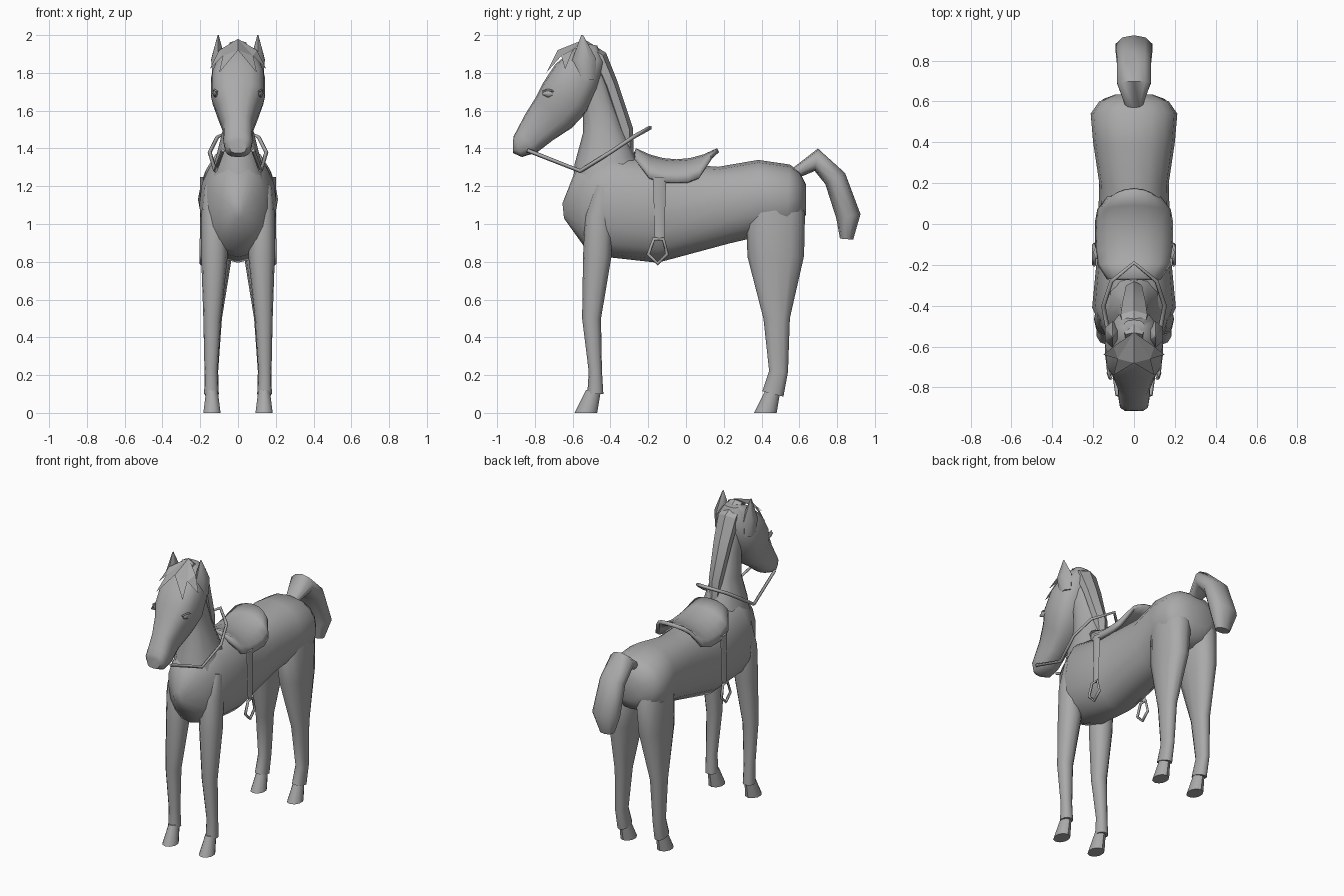
import bpy, bmesh, math
from mathutils import Matrix, Vector

cube = bpy.data.objects.get("Cube")
if cube:
    bpy.data.objects.remove(cube, do_unlink=True)

GREY = (0.4, 0.4, 0.4, 1)
material = bpy.data.materials.new("plain_grey")
material.use_nodes = True
material.diffuse_color = GREY
shader = material.node_tree.nodes["Principled BSDF"]
shader.inputs["Base Color"].default_value = GREY


def link(name, data):
    data.materials.append(material)
    obj = bpy.data.objects.new(name, data)
    bpy.context.collection.objects.link(obj)
    return obj


def finish(name, bm, angle=40):
    """Turn a bmesh into an object with smooth shading and sharp edges."""
    bmesh.ops.recalc_face_normals(bm, faces=bm.faces)
    mesh = bpy.data.meshes.new(name)
    bm.to_mesh(mesh)
    bm.free()
    for polygon in mesh.polygons:
        polygon.use_smooth = True
    mesh.set_sharp_from_angle(angle=math.radians(angle))
    return link(name, mesh)


def rounded(value, exponent):
    return math.copysign(abs(value) ** exponent, value)


def limb(name, path, ratio=None, centre=None, side=1, sides=12, boxy=0.9, angle=50):
    """Rings square to a path of (y, z, depth) or (y, z, depth, half width)."""
    bm = bmesh.new()
    spine = [Vector((0, y, z)) for y, z, *rest in path]
    last = len(path) - 1
    rings = []
    for index, (y, z, depth, *width) in enumerate(path):
        along = spine[min(index + 1, last)] - spine[max(index - 1, 0)]
        across = along.normalized().cross(Vector((1, 0, 0))) * depth / 2
        half = width[0] if width else ratio * depth
        middle = centre(half) if centre else 0
        ring = []
        for step in range(sides):
            turn = math.tau * step / sides
            point = spine[index] + across * rounded(math.cos(turn), boxy)
            point.x = side * (middle + half * rounded(math.sin(turn), boxy))
            ring.append(bm.verts.new(point))
        rings.append(ring)
    for low, high in zip(rings, rings[1:]):
        for i in range(sides):
            j = (i + 1) % sides
            bm.faces.new((low[i], low[j], high[j], high[i]))
    bm.faces.new(rings[0])
    bm.faces.new(rings[-1])
    return finish(name, bm, angle)


def cord(name, points, radius, closed=False):
    """Thin four-sided strap along a path."""
    curve = bpy.data.curves.new(name, "CURVE")
    curve.dimensions = "3D"
    curve.bevel_depth = radius
    curve.bevel_resolution = 0
    curve.use_fill_caps = True
    spline = curve.splines.new("POLY")
    spline.points.add(len(points) - 1)
    for target, point in zip(spline.points, points):
        target.co = (*point, 1)
    spline.use_cyclic_u = closed
    return link(name, curve)


def hoof(name, y, side):
    """Flared hoof with its sole pushed towards the toe."""
    bm = bmesh.new()
    bmesh.ops.create_cone(bm, cap_ends=True, segments=10, radius1=0.06,
                          radius2=0.04, depth=0.12)
    for vert in bm.verts:
        if vert.co.z < 0:
            vert.co.y -= 0.04
    place = Matrix.Translation((side * 0.138, y, 0.06))
    bm.transform(place @ Matrix.Diagonal((0.8, 1, 1, 1)))
    return finish(name, bm)


# Torso, neck and head
limb("body", [(-.65, 1.07, .08, .03), (-.55, 1.08, .45, .14), (-.41, 1.1, .55, .205),
              (-.15, 1.06, .53, .18), (.2, 1.1, .41, .17), (.4, 1.14, .4, .2),
              (.54, 1.13, .37, .212), (.6, 1.13, .3, .17), (.635, 1.13, .16, .09)],
     sides=16)
limb("neck", [(-.4, 1.17, .42, .17), (-.43, 1.34, .32, .12), (-.44, 1.5, .21, .08),
              (-.47, 1.65, .16, .07), (-.52, 1.79, .2, .07)])
limb("head", [(-.915, 1.41, .07, .045), (-.89, 1.41, .12, .07), (-.84, 1.44, .16, .078),
              (-.78, 1.51, .2, .08), (-.7, 1.59, .25, .11), (-.64, 1.67, .28, .142),
              (-.58, 1.78, .26, .142), (-.51, 1.89, .18, .1), (-.5, 1.95, .06, .05)],
     sides=16, boxy=0.75)

# Mane and tail
limb("mane", [(-.31, 1.33, .07, .025), (-.32, 1.5, .08, .045), (-.4, 1.74, .08, .065),
              (-.46, 1.88, .09, .075), (-.55, 1.95, .06, .05)],
     sides=6, boxy=1, angle=20)
limb("tail", [(.58, 1.27, .06), (.69, 1.34, .12), (.79, 1.24, .12),
              (.86, 1.04, .13), (.85, .92, .07)], ratio=0.72, sides=10, angle=70)

# Forelock made of flat pointed tufts
bm = bmesh.new()
for side in (1, -1):
    crown, outer, tip, notch, low_tip, ridge = [
        bm.verts.new((side * x, y, z)) for x, y, z in (
            (0, -.53, 1.98), (.1, -.6, 1.92), (.15, -.64, 1.82),
            (.08, -.66, 1.89), (.1, -.74, 1.8), (0, -.68, 1.92))]
    for corners in ((crown, outer, notch), (outer, tip, notch),
                    (notch, low_tip, ridge), (crown, notch, ridge)):
        bm.faces.new(corners)
bmesh.ops.remove_doubles(bm, verts=bm.verts, dist=0.001)
finish("forelock", bm, angle=10)

# Paired parts
for label, side in (("left", 1), ("right", -1)):
    # Legs keep a nearly straight outer line and sink into the torso
    limb(label + "_front_leg",
         [(-.43, 1.2, .1, .04), (-.46, 1.04, .15, .07), (-.47, .83, .15, .07),
          (-.5, .5, .1, .047), (-.48, .22, .07, .035), (-.48, .1, .085, .038)],
         centre=lambda half: 0.16 + half / 2 - half, side=side)
    limb(label + "_hind_leg",
         [(.48, 1.22, .16, .05), (.475, 1.06, .31, .095), (.475, .83, .3, .08),
          (.48, .5, .14, .048), (.49, .22, .1, .036), (.46, .1, .115, .038)],
         centre=lambda half: 0.165 + half / 3 - half, side=side)
    hoof(label + "_front_hoof", -.49, side)
    hoof(label + "_hind_hoof", .46, side)

    # Head details
    limb(label + "_ear", [(-.53, 1.76, .1), (-.54, 1.87, .13), (-.55, 2, .01)],
         ratio=0.33, centre=lambda half: 0.105, side=side, sides=6, boxy=1)
    limb(label + "_eye", [(-.76, 1.69, .01), (-.73, 1.69, .04), (-.69, 1.69, .01)],
         ratio=0.35, centre=lambda half: 0.12, side=side, sides=8, boxy=1)
    cord(label + "_eyelid", [(side * 0.11, -.76, 1.7), (side * 0.125, -.73, 1.71),
                             (side * 0.13, -.69, 1.7)], radius=0.006)

    # Stirrup leather and stirrup
    limb(label + "_stirrup_strap", [(-.14, 1.25, .07), (-.14, .92, .05)],
         ratio=0.2, centre=lambda half: 0.2 - half, side=side, sides=4, boxy=1)
    cord(label + "_stirrup",
         [(side * 0.195, y, z) for y, z in (
             (-.17, .92), (-.12, .92), (-.1, .84), (-.15, .79), (-.2, .84))],
         radius=0.01, closed=True)

# Reins, running from one side of the mouth to the other
half_rein = [(.08, -.84, 1.39), (.12, -.56, 1.28), (.15, -.4, 1.38), (.11, -.28, 1.46)]
other_half = [(-x, y, z) for x, y, z in reversed(half_rein)]
cord("reins", half_rein + [(0, -.19, 1.51)] + other_half, radius=0.011)

# Saddle: arched rows, rising and narrowing towards both ends
bm = bmesh.new()
rows = []
for step in range(7):
    t = step / 3 - 1
    ridge = 1.33 + 0.06 * t ** 2
    edge = 1.22 + 0.12 * t ** 4
    half = 0.18 - 0.06 * t ** 4
    arch = [math.pi * (i / 8 - 0.5) for i in range(9)]
    rows.append([bm.verts.new((half * math.sin(a),
                               0.22 * t - 0.05 - 0.04 * max(t, 0) * math.sin(a) ** 2,
                               edge + (ridge - edge) * math.cos(a))) for a in arch])
for back, front in zip(rows, rows[1:]):
    for i in range(len(back) - 1):
        bm.faces.new((back[i], back[i + 1], front[i + 1], front[i]))
saddle = finish("saddle", bm)
leather = saddle.modifiers.new("thickness", "SOLIDIFY")
leather.thickness = 0.025
leather.offset = 0
